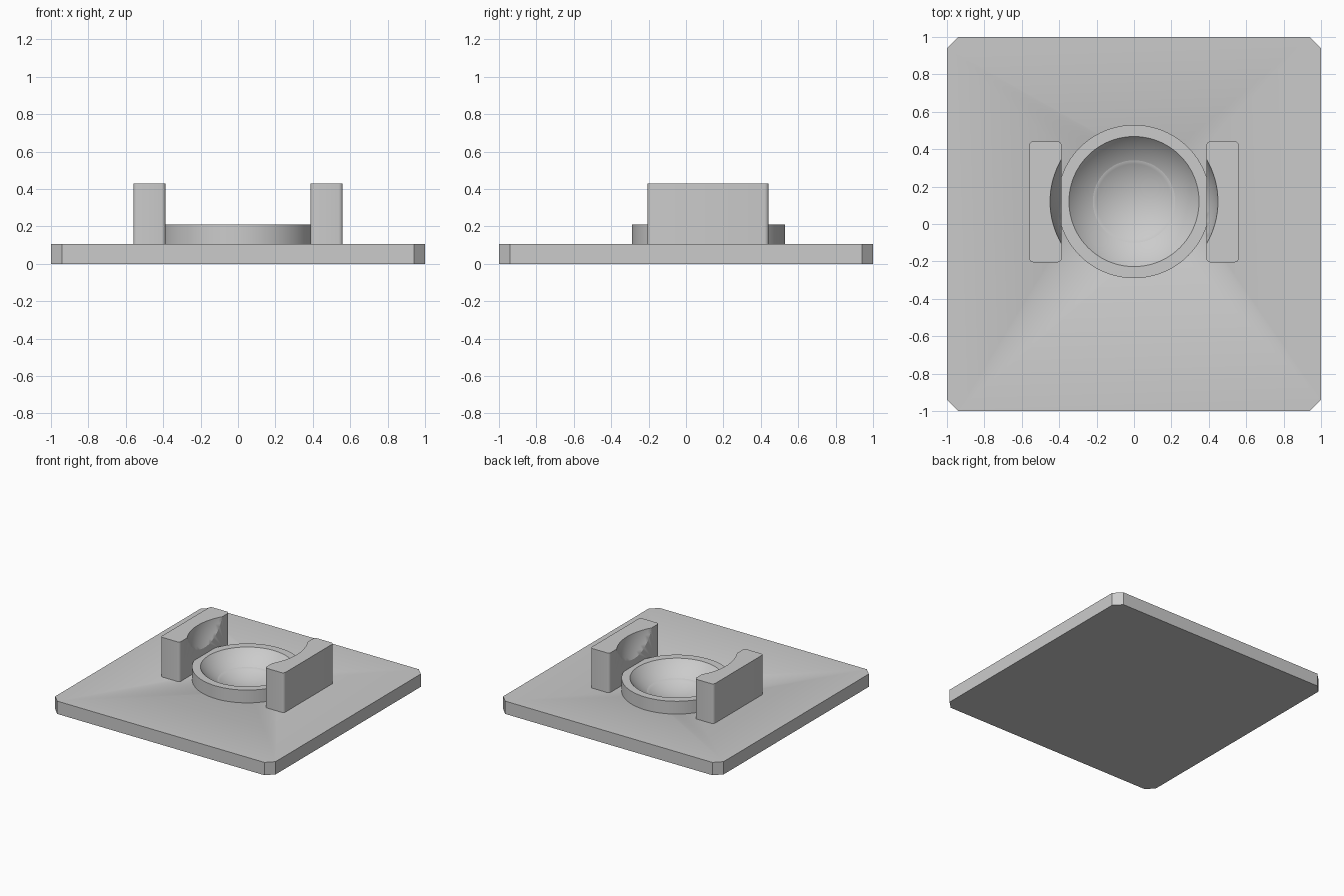
import bpy, bmesh, math

if "Cube" in bpy.data.objects:
    bpy.data.objects.remove(bpy.data.objects["Cube"])

grey = bpy.data.materials.new("light_grey")
grey.diffuse_color = (0.6, 0.6, 0.6, 1)
grey.use_nodes = True
grey.node_tree.nodes["Principled BSDF"].inputs["Base Color"].default_value = grey.diffuse_color

CY = 0.12                      # y centre of the socket
PLATE_TOP, RIM_TOP, CHEEK_TOP = 0.105, 0.21, 0.43


def make(name, bm):
    mesh = bpy.data.meshes.new(name)
    bm.to_mesh(mesh)
    bm.free()
    mesh.materials.append(grey)
    ob = bpy.data.objects.new(name, mesh)
    bpy.context.collection.objects.link(ob)
    return ob


def block(name, x0, x1, y0, y1, z0, z1, bevel, segments):
    """Box with its four upright edges bevelled."""
    bm = bmesh.new()
    bmesh.ops.create_cube(bm, size=1)
    for v in bm.verts:
        v.co.x = x1 if v.co.x > 0 else x0
        v.co.y = y1 if v.co.y > 0 else y0
        v.co.z = z1 if v.co.z > 0 else z0
    upright = [e for e in bm.edges
               if abs(e.verts[0].co.z - e.verts[1].co.z) > 1e-4]
    bmesh.ops.bevel(bm, geom=upright, offset=bevel, segments=segments,
                    profile=0.5, affect='EDGES')
    return make(name, bm)


# Ball-shaped cutter for the socket
bm = bmesh.new()
bmesh.ops.create_uvsphere(bm, u_segments=96, v_segments=48, radius=0.455)
ball = make("socket_cutter", bm)
ball.location = (0, CY, 0.503)
ball.hide_render = True
ball.hide_set(True)

# Base plate with chamfered corners
parts = [block("base_plate", -1, 1, -1, 1, 0, PLATE_TOP, 0.06, 1)]

# Round rim
bm = bmesh.new()
bmesh.ops.create_cone(bm, cap_ends=True, segments=96, radius1=0.41,
                      radius2=0.41, depth=RIM_TOP - PLATE_TOP)
bmesh.ops.translate(bm, verts=bm.verts,
                    vec=(0, CY, (RIM_TOP + PLATE_TOP) / 2))
parts.append(make("socket_rim", bm))

# Two upright cheeks
for side, x0, x1 in (("left", -0.56, -0.387), ("right", 0.387, 0.56)):
    parts.append(block(side + "_cheek", x0, x1, -0.205, 0.442,
                       PLATE_TOP, CHEEK_TOP, 0.022, 4))

# Hollow every part with the ball, then smooth the curved faces
for ob in parts:
    mod = ob.modifiers.new("socket", 'BOOLEAN')
    mod.operation = 'DIFFERENCE'
    mod.solver = 'EXACT'
    mod.object = ball
    bpy.ops.object.select_all(action='DESELECT')
    ob.select_set(True)
    bpy.context.view_layer.objects.active = ob
    bpy.ops.object.modifier_apply(modifier=mod.name)
    bpy.ops.object.shade_smooth_by_angle(angle=math.radians(30))
